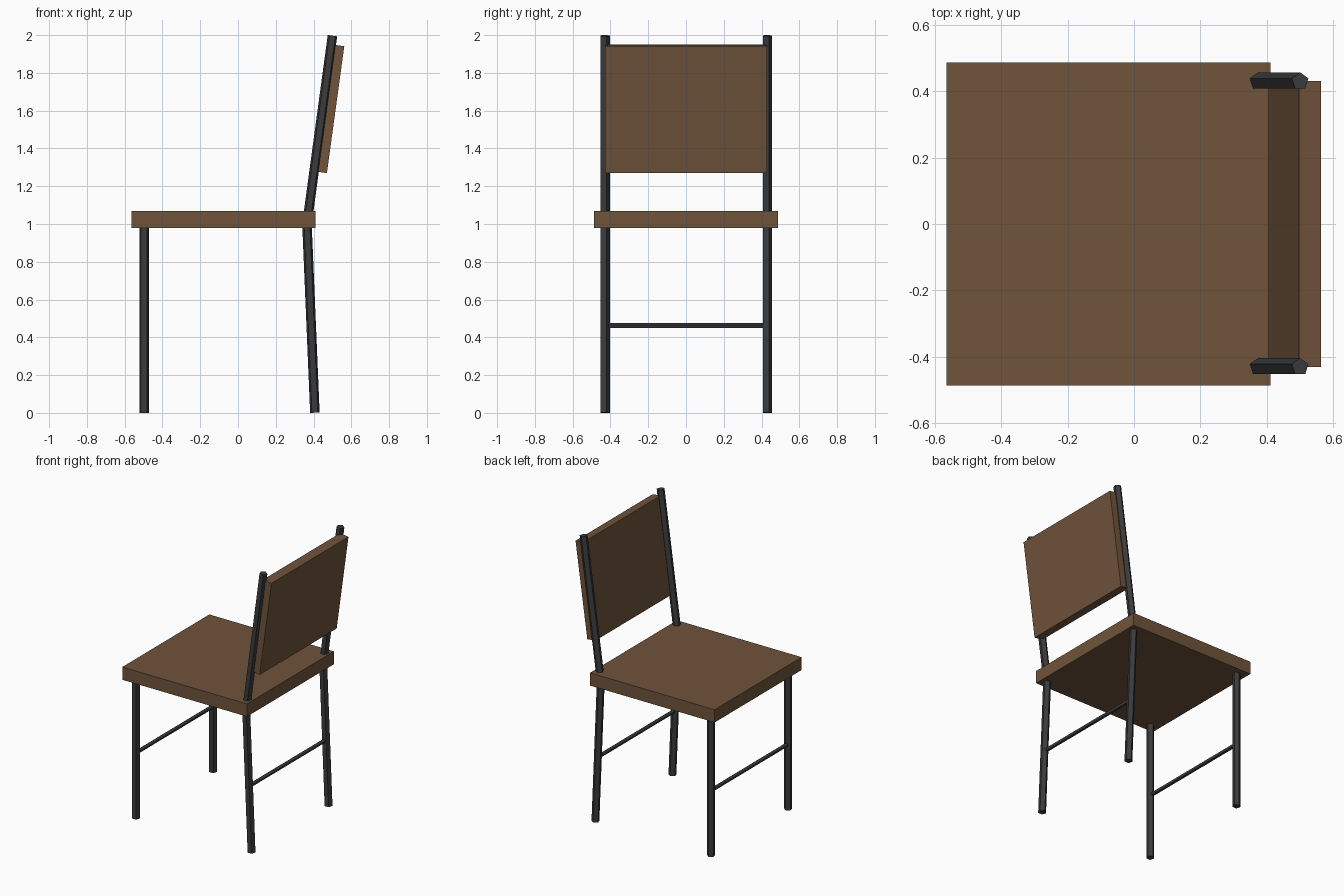
import bpy
import bmesh
import math
from mathutils import Vector, Matrix

cube = bpy.data.objects.get("Cube")
if cube:
    bpy.data.objects.remove(cube, do_unlink=True)


def make_material(name, colour):
    mat = bpy.data.materials.new(name)
    mat.use_nodes = True
    mat.diffuse_color = colour
    mat.node_tree.nodes["Principled BSDF"].inputs["Base Color"].default_value = colour
    return mat


wood = make_material("brown wood", (0.16, 0.088, 0.044, 1))
metal = make_material("dark metal", (0.043, 0.044, 0.046, 1))


def add_object(name, bm, mat):
    bmesh.ops.recalc_face_normals(bm, faces=bm.faces)
    mesh = bpy.data.meshes.new(name)
    bm.to_mesh(mesh)
    bm.free()
    mesh.materials.append(mat)
    obj = bpy.data.objects.new(name, mesh)
    bpy.context.collection.objects.link(obj)
    return obj


def board(name, size, centre, tilt=0.0):
    """Flat wooden board, tilted about the y axis."""
    bm = bmesh.new()
    matrix = (Matrix.Translation(centre) @ Matrix.Rotation(tilt, 4, "Y")
              @ Matrix.Diagonal((*size, 1)))
    bmesh.ops.create_cube(bm, size=1, matrix=matrix)
    return add_object(name, bm, wood)


def rod(name, points, radius, apex, sides=5):
    """Five-sided rod swept along points, with one ridge facing apex."""
    points = [Vector(p) for p in points]
    apex = Vector(apex)
    bm = bmesh.new()
    rings = []
    for i, p in enumerate(points):
        tangent = (points[min(i + 1, len(points) - 1)] - points[max(i - 1, 0)]).normalized()
        side = tangent.cross(apex).normalized()
        angles = [math.tau * k / sides for k in range(sides)]
        rings.append([bm.verts.new(p + radius * (math.cos(a) * apex + math.sin(a) * side))
                      for a in angles])
    for low, high in zip(rings, rings[1:]):
        for k in range(sides):
            n = (k + 1) % sides
            bm.faces.new((low[k], low[n], high[n], high[k]))
    bm.faces.new(rings[0])
    bm.faces.new(rings[-1])
    return add_object(name, bm, metal)


# Seat and leaning backrest
board("seat", (0.975, 0.972, 0.09), (-0.077, 0, 1.025))
board("backrest", (0.066, 0.86, 0.678), (0.484, 0, 1.61), math.radians(7.8))

# Straight legs under the open edge, bent posts carrying the backrest
leg_y = 0.43
for place, y in (("front", -leg_y), ("back", leg_y)):
    rod(f"right_{place}_leg", [(-0.497, y, 0), (-0.497, y, 1.0)], 0.0265, (0, 1, 0))
    rod(f"left_{place}_post",
        [(0.407, y, 0.001), (0.365, y, 1.0), (0.5, y, 1.997)], 0.0265, (0, 1, 0))

# Thin stretchers between each pair of legs
for place, x in (("right", -0.497), ("left", 0.387)):
    rod(f"{place}_stretcher", [(x, -leg_y, 0.462), (x, leg_y, 0.462)], 0.014, (0, 0, 1))
